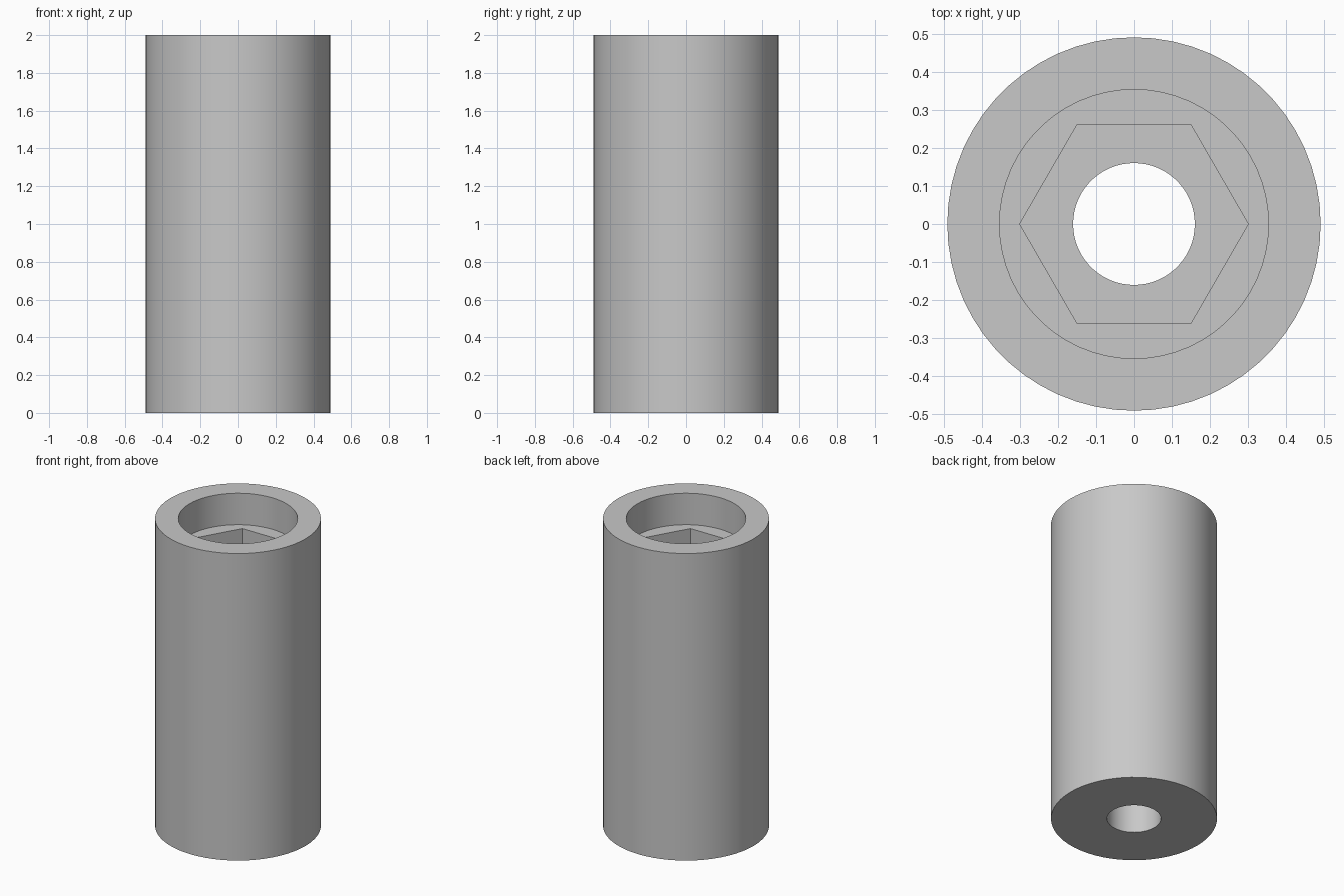
import bpy, bmesh
from math import cos, sin, pi, radians

cube = bpy.data.objects.get("Cube")
if cube:
    bpy.data.objects.remove(cube, do_unlink=True)

SEGMENTS = 60  # divisible by six, so hexagon corners land on points


def ring(bm, radius, z, hexagon=False):
    """Closed loop of points, round or hexagonal with corners on the x axis."""
    verts = []
    for i in range(SEGMENTS):
        a = 2 * pi * i / SEGMENTS
        r = radius
        if hexagon:
            r *= cos(pi / 6) / cos(a % (pi / 3) - pi / 6)
        verts.append(bm.verts.new((r * cos(a), r * sin(a), z)))
    return verts


# Colour
grey = bpy.data.materials.new("plain grey")
grey.use_nodes = True
colour = (0.58, 0.58, 0.58, 1)
grey.diffuse_color = colour
grey.node_tree.nodes["Principled BSDF"].inputs["Base Color"].default_value = colour

# Section heights
TOP = 2.0
LEDGE = TOP - 0.205       # floor of the round recess
POCKET = LEDGE - 0.25     # floor of the hexagonal pocket

# Sleeve: outer wall, rim, round recess, hexagonal pocket, through hole
bm = bmesh.new()
loops = [
    ring(bm, 0.49, 0),
    ring(bm, 0.49, TOP),
    ring(bm, 0.353, TOP),
    ring(bm, 0.353, LEDGE),
    ring(bm, 0.30, LEDGE, hexagon=True),
    ring(bm, 0.30, POCKET, hexagon=True),
    ring(bm, 0.16, POCKET),
    ring(bm, 0.16, 0),
]
for lower, upper in zip(loops, loops[1:] + loops[:1]):
    for i in range(SEGMENTS):
        j = (i + 1) % SEGMENTS
        bm.faces.new((lower[i], lower[j], upper[j], upper[i]))
bmesh.ops.recalc_face_normals(bm, faces=bm.faces)

mesh = bpy.data.meshes.new("sleeve")
bm.to_mesh(mesh)
bm.free()
mesh.materials.append(grey)
sleeve = bpy.data.objects.new("sleeve", mesh)
bpy.context.collection.objects.link(sleeve)

# Smooth round walls, crisp edges
bpy.ops.object.select_all(action="DESELECT")
sleeve.select_set(True)
bpy.context.view_layer.objects.active = sleeve
bpy.ops.object.shade_smooth_by_angle(angle=radians(30))
